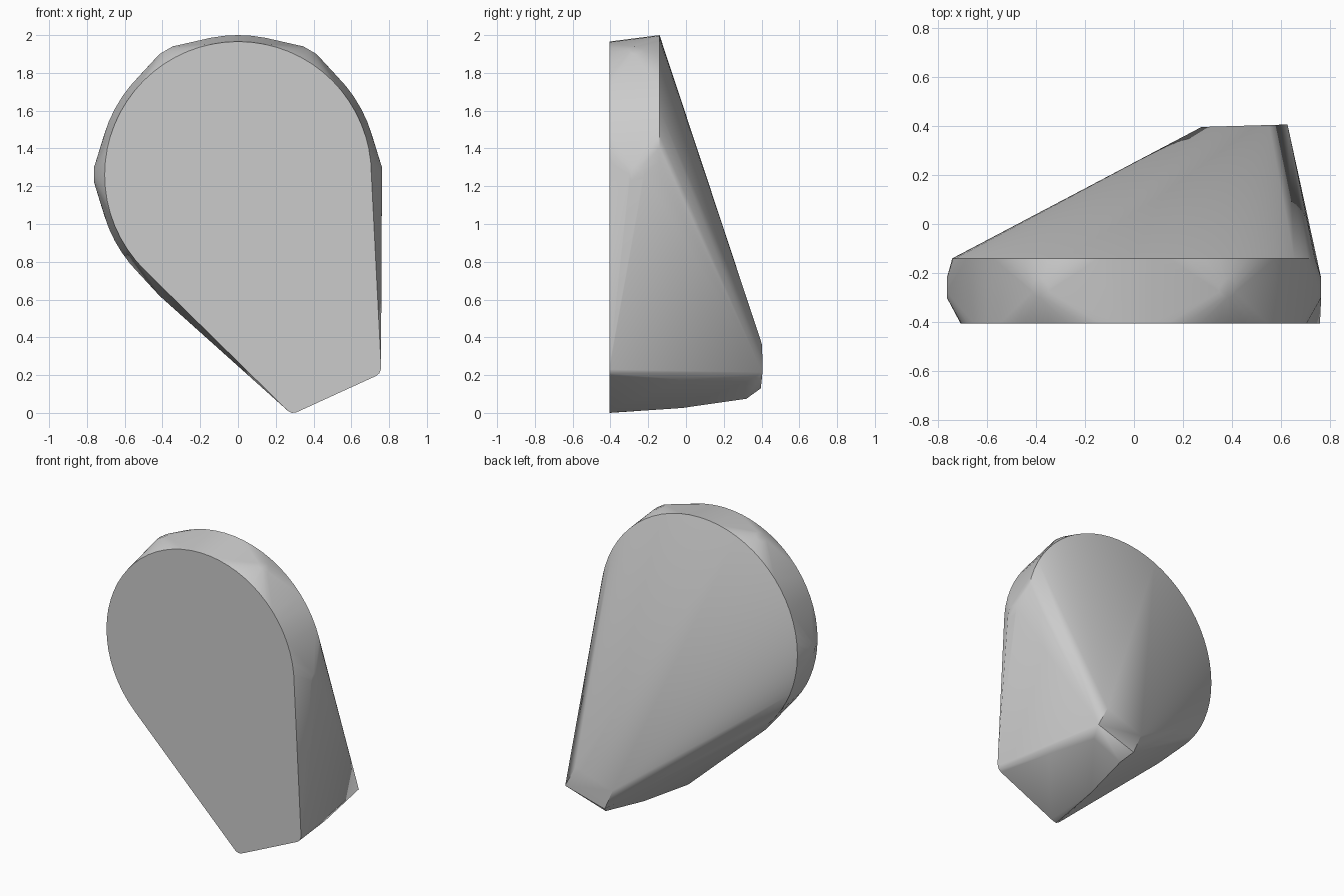
import bpy
import bmesh
from math import sin, cos, pi, radians
from mathutils import Vector

cube = bpy.data.objects.get("Cube")
if cube:
    bpy.data.objects.remove(cube, do_unlink=True)

CENTRE = Vector((0, 0, 1.26))
FRONT = -0.405


def ring(radius, y, count=64):
    """Circle facing the front, around the head centre."""
    steps = [2 * pi * i / count for i in range(count)]
    return [CENTRE + Vector((radius * cos(a), y, radius * sin(a))) for a in steps]


def boss(angle, reach=0.762, radius=0.04, count=16):
    """Small round pad on the rim, facing outwards."""
    out = Vector((cos(angle), 0, sin(angle)))
    side = Vector((-sin(angle), 0, cos(angle)))
    mid = CENTRE + out * reach + Vector((0, -0.26, 0))
    steps = [2 * pi * i / count for i in range(count)]
    return [mid + side * radius * cos(a) + Vector((0, radius * sin(a), 0)) for a in steps]


# Round head: flat front face, wider back rim and pads around the side
points = ring(0.706, FRONT) + ring(0.74, -0.14)
for i in range(5):
    points += boss(radians(60 * i))

# Rounded foot corners of the front face
foot = [(0.757, 0.26), (0.756, 0.23), (0.748, 0.21), (0.73, 0.195),
        (0.325, 0.01), (0.305, 0.002), (0.285, 0), (0.265, 0.01)]
points += [Vector((x, FRONT, z)) for x, z in foot]

# Slightly bowed underside, then the bevelled end of the tail
tail = [(0.33, -0.02, 0.026), (0.67, -0.02, 0.176),
        (0.38, 0.32, 0.075), (0.59, 0.32, 0.165),
        (0.335, 0.396, 0.13), (0.625, 0.405, 0.215),
        (0.55, 0.403, 0.36), (0.275, 0.395, 0.27)]
points += [Vector(p) for p in tail]

# Wrap everything in one tight skin
bm = bmesh.new()
for p in points:
    bm.verts.new(p)
hull = bmesh.ops.convex_hull(bm, input=bm.verts)
loose = {g for g in hull["geom_interior"] + hull["geom_unused"]
         if isinstance(g, bmesh.types.BMVert)}
bmesh.ops.delete(bm, geom=list(loose), context="VERTS")
bmesh.ops.dissolve_limit(bm, angle_limit=radians(0.3), verts=bm.verts, edges=bm.edges)
bmesh.ops.recalc_face_normals(bm, faces=bm.faces)

mesh = bpy.data.meshes.new("wedge_body")
bm.to_mesh(mesh)
bm.free()
body = bpy.data.objects.new("wedge_body", mesh)
bpy.context.collection.objects.link(body)

# Plain grey finish
grey = bpy.data.materials.new("plain_grey")
grey.use_nodes = True
colour = (0.6, 0.6, 0.6, 1)
grey.diffuse_color = colour
grey.node_tree.nodes["Principled BSDF"].inputs["Base Color"].default_value = colour
mesh.materials.append(grey)

bpy.ops.object.select_all(action="DESELECT")
body.select_set(True)
bpy.context.view_layer.objects.active = body
bpy.ops.object.shade_smooth_by_angle(angle=radians(30))
